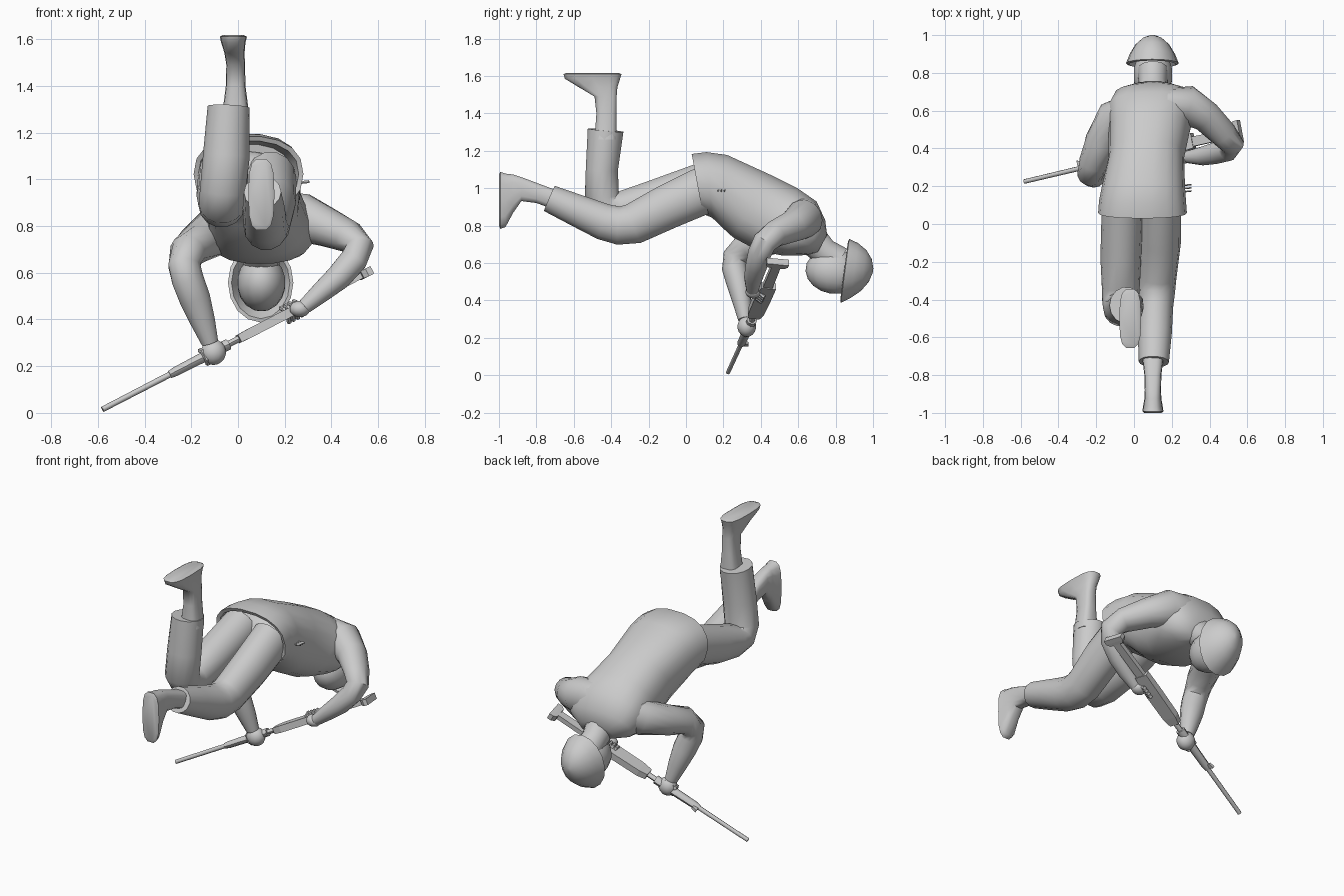
import bpy, bmesh, math
from mathutils import Vector, Matrix

grey = bpy.data.materials.new("plain_grey")
grey.diffuse_color = (0.6, 0.6, 0.6, 1)


def finish(name, bm, smooth=True):
    bmesh.ops.recalc_face_normals(bm, faces=bm.faces)
    me = bpy.data.meshes.new(name)
    bm.to_mesh(me)
    bm.free()
    me.materials.append(grey)
    ob = bpy.data.objects.new(name, me)
    bpy.context.collection.objects.link(ob)
    if smooth:
        bpy.context.view_layer.objects.active = ob
        ob.select_set(True)
        bpy.ops.object.shade_smooth_by_angle(angle=math.radians(50))
        ob.select_set(False)
    return ob


def loft(name, secs, side=(1, 0, 0), normal=None, n=14, power=1.0, phase=0.0, smooth=True):
    """Skin rings (x, y, z, half width along side, half depth[, own normal]) along a path."""
    bm = bmesh.new()
    rings = []
    for i, (x, y, z, a, b, *own) in enumerate(secs):
        p0 = Vector(secs[max(i - 1, 0)][:3])
        p1 = Vector(secs[min(i + 1, len(secs) - 1)][:3])
        t = Vector(own[0]) if own else Vector(normal) if normal else (p1 - p0)
        t.normalize()
        u = Vector(side)
        u = (u - t * u.dot(t)).normalized()
        v = t.cross(u)
        ring = []
        for k in range(n):
            ang = 2 * math.pi * k / n + phase
            c, s = math.cos(ang), math.sin(ang)
            c = math.copysign(abs(c) ** power, c)
            s = math.copysign(abs(s) ** power, s)
            ring.append(bm.verts.new(Vector((x, y, z)) + u * a * c + v * b * s))
        rings.append(ring)
    for r, q in zip(rings, rings[1:]):
        for k in range(n):
            bm.faces.new((r[k], r[(k + 1) % n], q[(k + 1) % n], q[k]))
    bm.faces.new(rings[0][::-1])
    bm.faces.new(rings[-1])
    return finish(name, bm, smooth)


def ball(name, loc, radii, rot=0):
    bm = bmesh.new()
    bmesh.ops.create_uvsphere(bm, u_segments=14, v_segments=9, radius=1)
    m = Matrix.Translation(loc) @ Matrix.Rotation(rot, 4, "X")
    bmesh.ops.transform(bm, verts=bm.verts, matrix=m @ Matrix.Diagonal((*radii, 1)))
    return finish(name, bm)


def back_belly(xc, a, ty, tz, by, bz):
    """Ring spanning from a back point to a belly point."""
    dy, dz = ty - by, tz - bz
    return (xc, (ty + by) / 2, (tz + bz) / 2, a, math.hypot(dy, dz) / 2, (0, dz, -dy))


# Jacket, with a recessed opening at the hem
loft("jacket", [
    back_belly(.045, .19, .16, 1.15, .20, .86),
    back_belly(.045, .215, .04, 1.165, .095, .88),
    back_belly(.045, .235, .03, 1.185, .09, .86),
    back_belly(.045, .23, .11, 1.195, .14, .84),
    back_belly(.05, .22, .22, 1.18, .18, .80),
    back_belly(.065, .20, .45, 1.075, .25, .735),
    back_belly(.08, .215, .60, 1.0, .38, .665),
    back_belly(.095, .235, .70, .93, .52, .637),
    back_belly(.10, .205, .745, .83, .62, .64),
    back_belly(.10, .11, .755, .75, .70, .65)], n=18, power=.85)
ball("hips", (.04, .16, 1.0), (.18, .10, .12))

# Trouser legs
loft("bent_trouser_leg", [
    (-.06, .12, 1.03, .11, .12), (-.07, -.18, .93, .108, .112), (-.07, -.34, .89, .10, .098),
    (-.07, -.41, .895, .098, .095), (-.065, -.45, .95, .098, .095),
    (-.05, -.45, 1.10, .10, .088), (-.04, -.43, 1.31, .09, .098)])
loft("stretched_trouser_leg", [
    (.14, .12, 1.0, .11, .13), (.14, -.10, .90, .108, .122), (.125, -.28, .81, .10, .112),
    (.12, -.36, .80, .097, .105), (.115, -.44, .82, .092, .10), (.11, -.58, .88, .09, .088),
    (.105, -.73, .945, .08, .075)])

# Boots with flat soles
loft("bent_leg_boot", [
    (-.01, -.43, 1.26, .06, .06), (-.01, -.425, 1.40, .042, .055), (-.01, -.43, 1.49, .04, .06),
    (-.015, -.47, 1.54, .043, .105), (-.02, -.50, 1.585, .052, .15), (-.02, -.50, 1.61, .058, .158),
    (-.02, -.50, 1.617, .045, .14)],
    normal=(0, 0, 1), power=.65)
loft("stretched_leg_boot", [
    (.10, -.68, .93, .06, .055), (.10, -.80, .975, .045, .055), (.10, -.88, .995, .043, .065),
    (.10, -.925, .97, .045, .105), (.10, -.965, .935, .052, .145), (.10, -.992, .935, .056, .155),
    (.10, -1.0, .935, .045, .14)],
    normal=(0, -1, 0), power=.65)

# Sleeves
loft("right_sleeve", [
    (.17, .64, .84, .08, .11), (.28, .63, .835, .105, .105), (.38, .57, .795, .085, .085),
    (.475, .475, .755, .073, .07), (.52, .42, .71, .066, .062), (.495, .395, .655, .064, .06),
    (.43, .375, .58, .058, .056), (.36, .36, .52, .05, .046), (.285, .355, .455, .033, .033)],
    side=(0, 1, 0))
loft("left_sleeve", [
    (.0, .62, .81, .08, .10), (-.10, .57, .775, .095, .105), (-.175, .43, .725, .09, .085),
    (-.215, .32, .69, .08, .078), (-.23, .265, .63, .07, .07), (-.215, .26, .57, .068, .07),
    (-.185, .28, .49, .063, .068), (-.15, .30, .39, .05, .054), (-.12, .315, .30, .037, .037)],
    side=(0, 1, 0))

# Neck, head and helmet
loft("neck", [(.10, .66, .74, .09, .09), (.10, .74, .66, .076, .075), (.10, .82, .61, .08, .08)])
ball("head", (.10, .79, .555), (.105, .152, .12), -.15)
loft("helmet", [
    (.097, .90, .56, .10, .12), (.097, .845, .557, .125, .155), (.097, .85, .558, .14, .172),
    (.097, .90, .56, .12, .148), (.097, .95, .56, .09, .11), (.097, .985, .56, .05, .062),
    (.097, 1.0, .56, .01, .012)], normal=(0, .99, -.13), n=16)

# Rifle: pieces placed by distance along the barrel line
muzzle = Vector((-.58, .225, .015))
axis = Vector((1.14, .27, .59)).normalized()
broad = (Vector((0, 1, 0)) - axis * axis.y).normalized()


def rifle_part(name, stations, n=4):
    f = math.sqrt(2) if n == 4 else 1
    secs = [(*(muzzle + axis * t + broad * off), a * f, b * f) for t, off, a, b in stations]
    return loft(name, secs, side=broad, normal=axis, n=n,
                phase=math.pi / 4 if n == 4 else 0, smooth=n > 4)


rifle_part("barrel", [(0, 0, .012, .012), (.40, 0, .013, .013)], 8)
rifle_part("front_sight", [(.33, .015, .028, .008), (.36, .01, .024, .008)])
rifle_part("handguard", [(.33, 0, .018, .016), (.36, 0, .024, .02), (.62, 0, .028, .024)], 8)
rifle_part("gas_tube", [(.60, 0, .016, .014), (.69, 0, .016, .014)], 8)
rifle_part("receiver", [(.67, 0, .03, .018), (.72, 0, .042, .02), (.90, 0, .045, .02),
                        (1.03, .005, .04, .018)])
rifle_part("stock", [(1.02, 0, .026, .014), (1.29, -.005, .024, .014)])
rifle_part("butt_plate", [(1.27, -.005, .045, .017), (1.29, -.005, .06, .018),
                          (1.315, -.005, .06, .018)])

# Hands with curled fingers
ball("left_hand", (-.105, .325, .26), (.055, .05, .055))
ball("right_hand", (.265, .36, .445), (.045, .042, .035))
for i in range(4):
    for name, t, r in (("left", .50, .034), ("right", .90, .036)):
        p = muzzle + axis * (t + i * .021)
        up = axis.cross(broad)
        pts = [p + broad * r * math.cos(w) + up * r * math.sin(w) for w in (1.2, 2.4, 3.6, 4.6)]
        loft(f"{name}_finger_{i + 1}", [(*q, .011, .011) for q in pts], side=axis, n=6)

# Small tabs on the jacket side
for i in range(3):
    loft(f"side_tab_{i + 1}", [(.26, .17 + i * .017, .985, .004, .006),
                               (.305, .175 + i * .017, .99, .004, .006)], side=(0, 1, 0), n=4)
